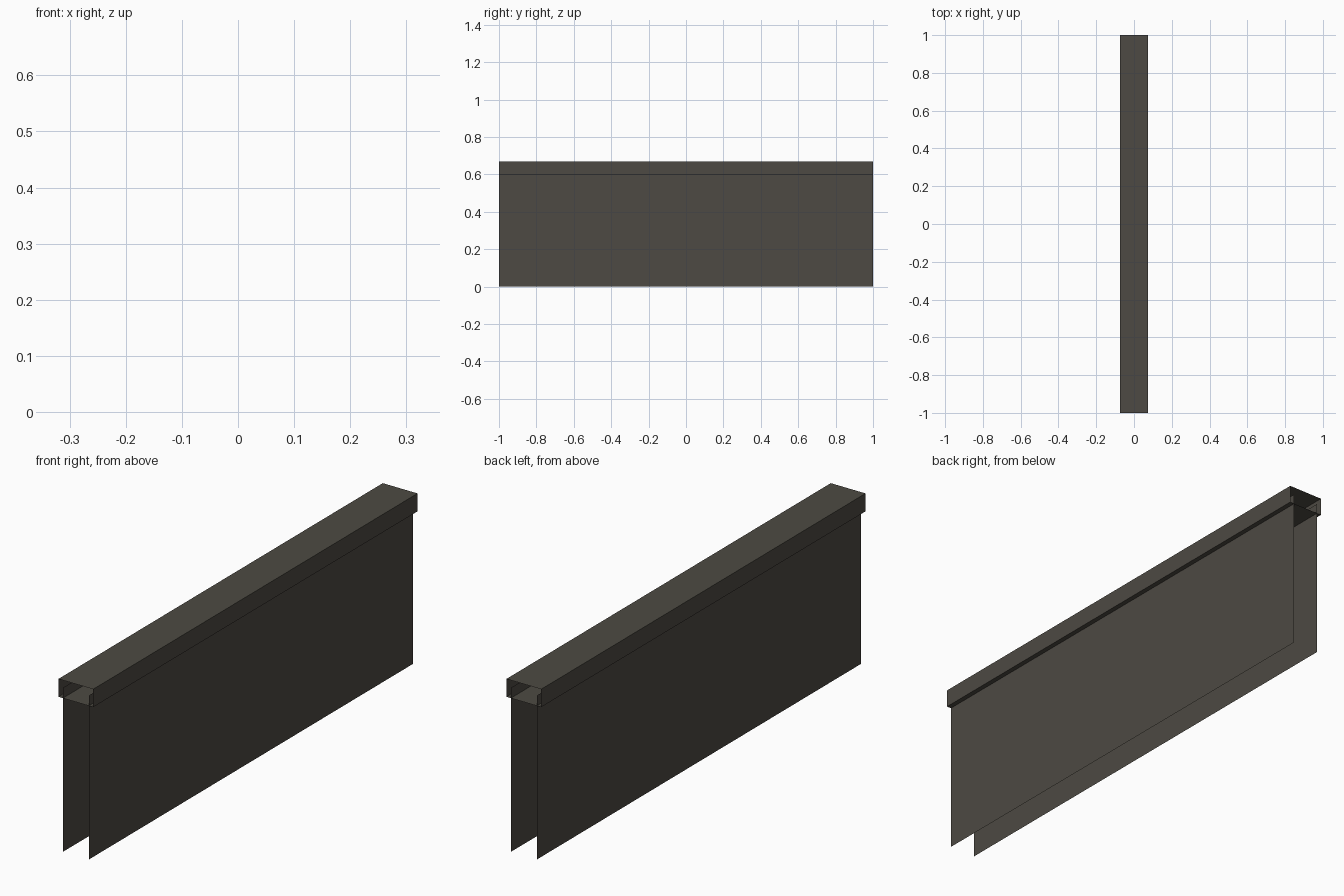
import bpy

if "Cube" in bpy.data.objects:
    bpy.data.objects.remove(bpy.data.objects["Cube"])

mat = bpy.data.materials.new("dark warm grey")
mat.diffuse_color = (0.075, 0.068, 0.056, 1)
mat.use_nodes = True
mat.node_tree.nodes["Principled BSDF"].inputs["Base Color"].default_value = mat.diffuse_color


def extrude_profile(name, points, closed=False):
    """Sweep an x-z profile along the full length in y, leaving the ends open."""
    n = len(points)
    verts = [(x, y, z) for y in (-1, 1) for x, z in points]
    faces = [(i, (i + 1) % n, n + (i + 1) % n, n + i)
             for i in range(n if closed else n - 1)]
    mesh = bpy.data.meshes.new(name)
    mesh.from_pydata(verts, [], faces)
    mesh.materials.append(mat)
    obj = bpy.data.objects.new(name, mesh)
    bpy.context.collection.objects.link(obj)
    return obj


# Hollow coping along the top
extrude_profile("coping", [(-0.075, 0.60), (0.075, 0.60), (0.075, 0.67), (-0.075, 0.67)], True)

# Two thin wall sheets, reaching up into the coping
extrude_profile("right_wall", [(0.056, 0), (0.056, 0.64)])
extrude_profile("left_wall", [(-0.056, 0.64), (-0.056, 0)])
